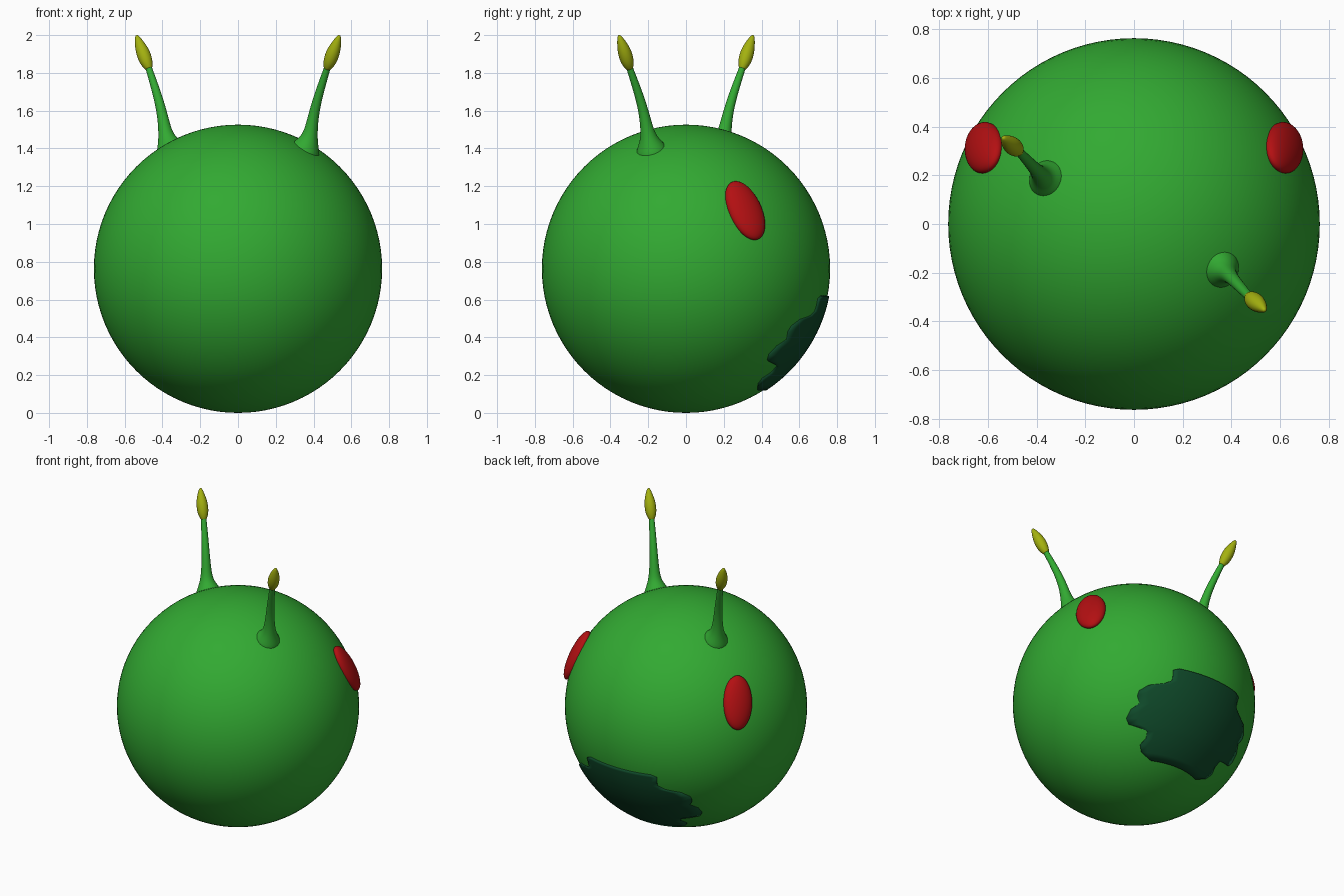
import bpy, bmesh, math
from mathutils import Vector, Matrix

if "Cube" in bpy.data.objects:
    bpy.data.objects.remove(bpy.data.objects["Cube"])

R = 0.763
C = Vector((0, 0, R))


def material(name, rgb):
    m = bpy.data.materials.new(name)
    m.diffuse_color = (*rgb, 1)
    m.use_nodes = True
    m.node_tree.nodes["Principled BSDF"].inputs["Base Color"].default_value = m.diffuse_color
    return m


GREEN = material("leaf green", (0.032, 0.40, 0.032))
DARK = material("dark green", (0.005, 0.07, 0.024))
RED = material("red", (0.45, 0.005, 0.006))
YELLOW = material("yellow green", (0.37, 0.44, 0.005))


def finish(bm, name, mat, smooth=True):
    bmesh.ops.recalc_face_normals(bm, faces=bm.faces)
    me = bpy.data.meshes.new(name)
    for f in bm.faces:
        f.smooth = smooth
    bm.to_mesh(me)
    bm.free()
    me.materials.append(mat)
    ob = bpy.data.objects.new(name, me)
    bpy.context.collection.objects.link(ob)
    return ob


def ball(name, mat, matrix, seg=48):
    bm = bmesh.new()
    bmesh.ops.create_uvsphere(bm, u_segments=seg, v_segments=seg // 2, radius=1, matrix=matrix)
    return finish(bm, name, mat)


def tube(name, mat, path, turn, sides=12):
    """Round tube through (x, y, z, radius) points, turned about z."""
    bm = bmesh.new()
    pts = [Vector(p[:3]) for p in path]
    rings = []
    for i, p in enumerate(pts):
        t = pts[min(i + 1, len(pts) - 1)] - pts[max(i - 1, 0)]
        a = t.cross(Vector((0, 1, 0))).normalized()
        b = t.cross(a).normalized()
        ring = []
        for k in range(sides):
            w = 2 * math.pi * k / sides
            ring.append(bm.verts.new(turn @ (p + path[i][3] * (a * math.cos(w) + b * math.sin(w)))))
        rings.append(ring)
    for r0, r1 in zip(rings, rings[1:]):
        for k in range(sides):
            j = (k + 1) % sides
            bm.faces.new((r0[k], r0[j], r1[j], r1[k]))
    bm.faces.new(rings[0])
    bm.faces.new(rings[-1])
    ob = finish(bm, name, mat)
    sub = ob.modifiers.new("smooth", 'SUBSURF')
    sub.levels = sub.render_levels = 2


# Round body
ball("body", GREEN, Matrix.Translation(C) @ Matrix.Scale(R, 4), 96)

# Antennae: flared stem and pointed bud, repeated by a half turn
STEM = [(.34, -.175, 1.35, .105), (.362, -.188, 1.415, .075), (.382, -.20, 1.46, .040),
        (.398, -.218, 1.57, .029), (.425, -.247, 1.68, .024), (.474, -.30, 1.83, .018),
        (.482, -.307, 1.855, .016)]
BUD = [(.468, -.295, 1.815, .014), (.474, -.30, 1.83, .024), (.486, -.31, 1.86, .037),
       (.504, -.325, 1.91, .039), (.522, -.34, 1.955, .027), (.534, -.352, 1.99, .013),
       (.537, -.355, 2.0, .005)]
for side, angle in (("right", 0), ("left", math.pi)):
    turn = Matrix.Rotation(angle, 3, 'Z')
    tube(side + "_antenna_stem", GREEN, STEM, turn)
    tube(side + "_antenna_bud", YELLOW, BUD, turn)

# Eyes: flattened ovals leaning on the body surface
for side, s in (("right", 1), ("left", -1)):
    n = Vector((.62 * s, .315, .31)).normalized()
    across = Vector((-n.y * s, n.x * s, 0)).normalized()
    up = (Vector((0, 0, 1)) - n * n.z).normalized()
    long = (up - 0.22 * across).normalized()
    short = (across + 0.22 * up).normalized()
    m = Matrix((short * .098, long * .172, n * .05)).transposed().to_4x4()
    ball(side + "_eye", RED, Matrix.Translation(C + n * .757) @ m)

# Ragged dark patch low on the back: rows of (height, half width)
ROWS = [(.62, .23), (.605, .265), (.57, .26), (.54, .26), (.515, .30), (.495, .385),
        (.46, .425), (.43, .425), (.39, .40), (.355, .43), (.31, .43), (.28, .405),
        (.265, .35), (.25, .295), (.215, .28), (.185, .29), (.155, .26), (.125, .18)]
COLS = 16
bm = bmesh.new()
grid = []
for z, w in ROWS:
    row = []
    for k in range(COLS + 1):
        x = w * (2 * k / COLS - 1)
        y = math.sqrt(max(R * R - x * x - (z - R) ** 2, 0))
        row.append(bm.verts.new(C + Vector((x, y, z - R)) * (1 + .009 / R)))
    grid.append(row)
for a, b in zip(grid, grid[1:]):
    for k in range(COLS):
        bm.faces.new((a[k], a[k + 1], b[k + 1], b[k]))
patch = finish(bm, "back_patch", DARK)
bm = bmesh.new()
bm.from_mesh(patch.data)
if sum((f.normal.y for f in bm.faces)) < 0:
    bmesh.ops.reverse_faces(bm, faces=bm.faces)
    bm.to_mesh(patch.data)
bm.free()
sol = patch.modifiers.new("thickness", 'SOLIDIFY')
sol.thickness = .018
sol.offset = -1
bpy.context.view_layer.objects.active = patch
patch.select_set(True)
bpy.ops.object.shade_smooth_by_angle(angle=math.radians(40))
